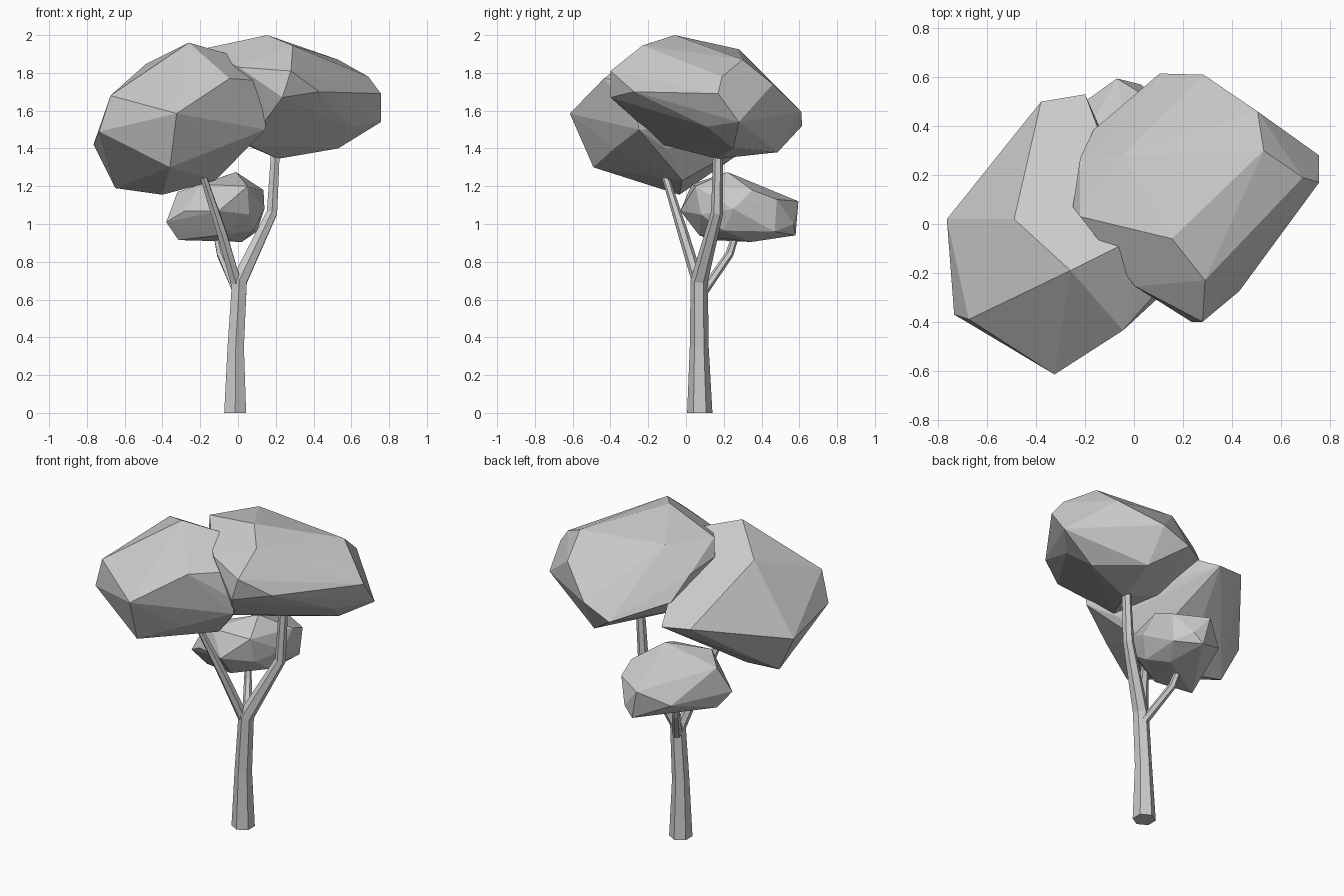
import bpy, bmesh, math
from mathutils import Vector


def finish(bm, name):
    bmesh.ops.recalc_face_normals(bm, faces=bm.faces)
    mesh = bpy.data.meshes.new(name)
    bm.to_mesh(mesh)
    bm.free()
    obj = bpy.data.objects.new(name, mesh)
    bpy.context.collection.objects.link(obj)
    return obj


def crown(name, corners):
    """Faceted leaf mass: convex hull around a few corners."""
    bm = bmesh.new()
    for p in corners:
        bm.verts.new(p)
    bmesh.ops.convex_hull(bm, input=bm.verts)
    bmesh.ops.delete(bm, geom=[v for v in bm.verts if not v.link_faces], context='VERTS')
    return finish(bm, name)


def limb(name, path, sides=6):
    """Tapered tube along (x, y, z, radius) stations."""
    bm = bmesh.new()
    pts = [Vector(p[:3]) for p in path]
    rings = []
    for i, p in enumerate(pts):
        t = pts[min(i + 1, len(pts) - 1)] - pts[max(i - 1, 0)]
        if i == 0:
            t = Vector((0, 0, 1))
        t.normalize()
        u = Vector((1, 0, 0))
        u = (u - t * u.dot(t)).normalized()
        v = t.cross(u)
        r = path[i][3]
        ring = []
        for k in range(sides):
            a = 2 * math.pi * (k + 0.5) / sides
            ring.append(bm.verts.new(p + r * (u * math.cos(a) + v * math.sin(a))))
        rings.append(ring)
    for a, b in zip(rings, rings[1:]):
        for k in range(sides):
            n = (k + 1) % sides
            bm.faces.new((a[k], a[n], b[n], b[k]))
    bm.faces.new(rings[0][::-1])
    bm.faces.new(rings[-1])
    return finish(bm, name)


# Trunk, carrying on into the right-hand branch
limb("trunk", [(-.015, .073, 0, .067), (-.012, .07, .35, .05), (.008, .07, .70, .046),
               (.18, .165, 1.06, .032), (.2, .17, 1.42, .026)])

# Side branches
limb("left_branch", [(.003, .08, .64, .034), (-.085, -.015, .95, .028), (-.2, -.125, 1.3, .018)])
limb("back_branch", [(.006, .078, .62, .03), (-.092, .23, .84, .022), (-.12, .275, .98, .018)])

# Left leaf mass
crown("left_crown", [
    (-.26, -.19, 1.96), (-.325, -.615, 1.585), (-.675, -.39, 1.68), (-.735, -.37, 1.49),
    (-.765, .02, 1.42), (-.49, .02, 1.845), (-.045, -.435, 1.77), (-.36, -.49, 1.30),
    (-.65, 0, 1.19), (-.40, -.035, 1.155), (-.11, -.38, 1.40),
    (-.12, -.02, 1.23), (.03, -.1, 1.395), (.145, -.25, 1.5), (.145, -.26, 1.6),
    (.1, -.27, 1.76), (.02, -.05, 1.88), (-.38, .5, 1.56), (-.2, .53, 1.54),
    (-.16, .39, 1.6)])

# Right leaf mass
crown("right_crown", [
    (.155, -.06, 2.0), (.29, -.23, 1.945), (.28, -.4, 1.81), (.235, -.4, 1.67),
    (.005, -.255, 1.83), (.43, -.275, 1.7), (.595, .11, 1.515), (.757, .17, 1.69),
    (.69, .19, 1.78), (.757, .28, 1.54), (.53, .3, 1.87), (.505, .46, 1.74),
    (-.05, .28, 1.925), (.105, .615, 1.52), (.285, .61, 1.595), (-.22, .03, 1.92),
    (-.25, .07, 1.82), (-.22, .27, 1.78), (-.165, .385, 1.63), (.21, .165, 1.345),
    (.3, .485, 1.38), (.53, .25, 1.4), (.05, -.12, 1.42), (-.05, .15, 1.46)])

# Small lower leaf mass
crown("lower_crown", [
    (-.38, .08, 1.01), (-.32, .15, 1.17), (-.315, .14, .915), (.02, .345, .905),
    (-.03, .58, .94), (-.07, .595, 1.12), (.03, .57, 1.0), (.115, .48, 1.13),
    (.1, .47, .96), (-.23, .48, 1.03), (.14, .25, 1.08), (.135, .35, 1.18),
    (-.01, .22, 1.275), (.08, .2, .965), (-.1, -.03, 1.07), (-.2, .03, 1.21),
    (.05, .05, 1.2), (-.28, .02, 1.07), (-.1, .07, .94), (.06, .08, 1.05)])
